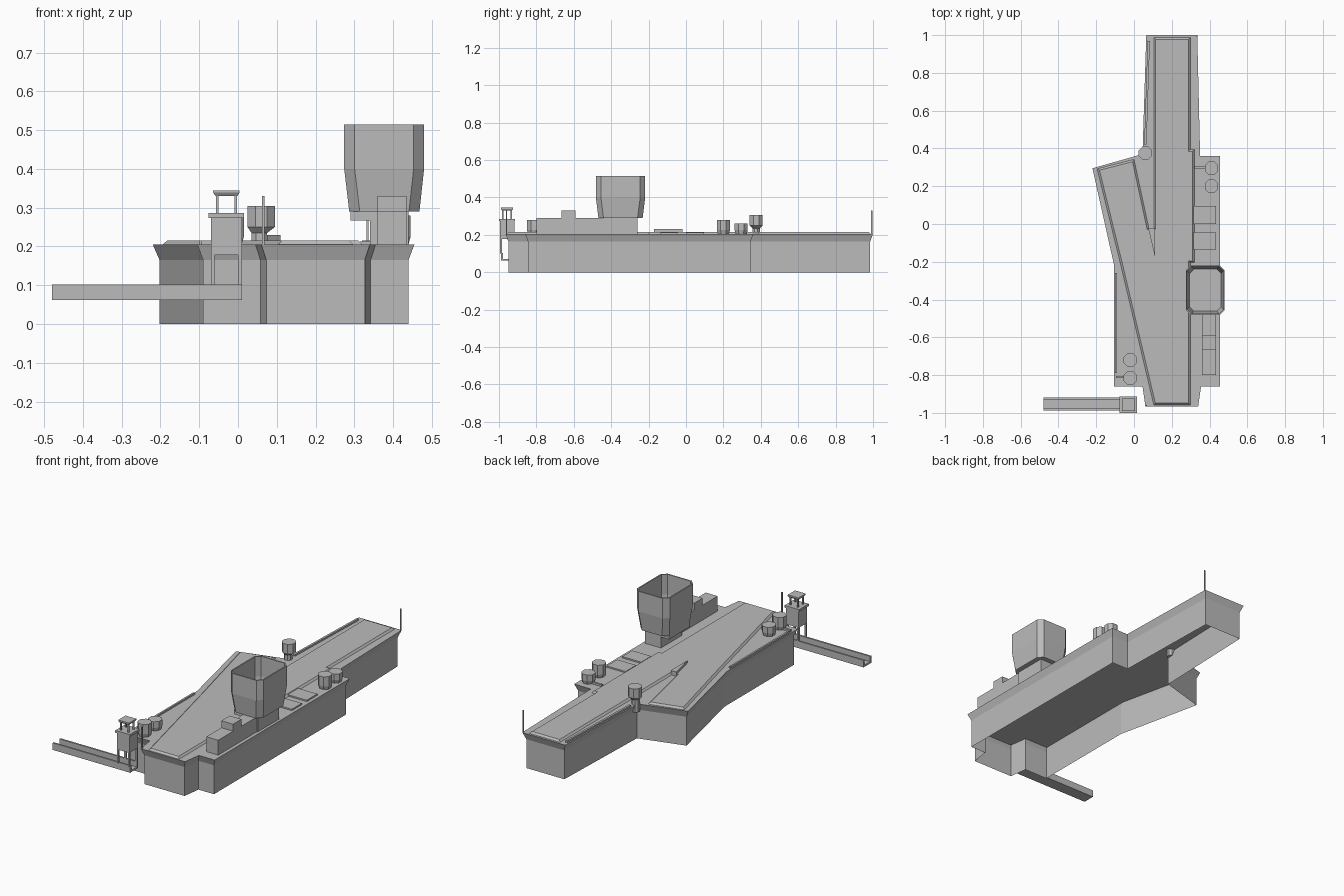
import bpy, bmesh, math
from mathutils import Vector

cube = bpy.data.objects.get("Cube")
if cube:
    bpy.data.objects.remove(cube, do_unlink=True)

grey = bpy.data.materials.new("plain grey")
grey.use_nodes = True
colour = (0.5, 0.5, 0.5, 1)
grey.diffuse_color = colour
grey.node_tree.nodes["Principled BSDF"].inputs["Base Color"].default_value = colour


def finish(name, bm, recalc=True):
    if recalc:
        bmesh.ops.recalc_face_normals(bm, faces=bm.faces)
    mesh = bpy.data.meshes.new(name)
    bm.to_mesh(mesh)
    bm.free()
    mesh.materials.append(grey)
    ob = bpy.data.objects.new(name, mesh)
    bpy.context.collection.objects.link(ob)
    return ob


def inset(points, d):
    """Mitred inward offset of a counter-clockwise outline."""
    out = []
    for i, p in enumerate(points):
        p = Vector(p)
        a = (p - Vector(points[i - 1])).normalized()
        b = (Vector(points[(i + 1) % len(points)]) - p).normalized()
        na, nb = Vector((-a.y, a.x)), Vector((-b.y, b.x))
        out.append(p + (na + nb) * d / (1 + na.dot(nb)))
    return out


def loft(name, rings, bottom=True, top=True):
    """Skin a stack of (outline, height) rings."""
    bm = bmesh.new()
    loops = [[bm.verts.new((p[0], p[1], z)) for p in pts] for pts, z in rings]
    for low, high in zip(loops, loops[1:]):
        n = len(low)
        for i in range(n):
            j = (i + 1) % n
            bm.faces.new((low[i], low[j], high[j], high[i]))
    if bottom:
        bm.faces.new(loops[0][::-1])
    if top:
        bm.faces.new(loops[-1])
    return finish(name, bm, False)


def rect(x0, x1, y0, y1, chamfer=0):
    c = chamfer
    if not c:
        return [(x0, y0), (x1, y0), (x1, y1), (x0, y1)]
    return [(x0 + c, y0), (x1 - c, y0), (x1, y0 + c), (x1, y1 - c),
            (x1 - c, y1), (x0 + c, y1), (x0, y1 - c), (x0, y0 + c)]


def box(name, x0, x1, y0, y1, z0, z1):
    outline = rect(x0, x1, y0, y1)
    return loft(name, [(outline, z0), (outline, z1)])


def octagon(x, y, r):
    return [(x + r * math.cos(math.pi * (i + .5) / 4),
             y + r * math.sin(math.pi * (i + .5) / 4)) for i in range(8)]


def bar(name, a, b, width, z0, z1):
    """Straight strip between two plan points."""
    a, b = Vector(a), Vector(b)
    d = (b - a).normalized() * width / 2
    n = Vector((-d.y, d.x))
    pts = [a - n, b - n, b + n, a + n]
    return loft(name, [(pts, z0), (pts, z1)])


DECK, PLATE = .205, .215

# Hull: open underneath, upright walls with a flare below the deck
outline = [(.06, -.965), (.34, -.965), (.355, -.86), (.455, -.86), (.455, .36),
           (.35, .36), (.335, 1), (.065, 1), (.045, .37), (-.22, .295),
           (-.105, -.22), (-.105, -.86), (.045, -.86)]
lower = inset(outline, .015)
loft("hull", [(lower, 0), (lower, .165), (outline, DECK)], bottom=False)

# Raised flight deck with bevelled rim, joining straight and angled runways
runway = [(.105, -.958), (.298, -.958), (.298, -.205), (.32, -.205), (.32, .395),
          (.298, .395), (.298, .988), (.105, .988), (.105, -.02), (.078, -.02),
          (0, .342), (-.195, .292), (-.068, -.225), (-.06, -.26)]
loft("flight_deck", [(runway, DECK), (inset(runway, .01), PLATE)], bottom=False)
wedge = [(.075, -.02), (.11, -.17), (.11, -.02)]
loft("runway_wedge", [(wedge, DECK), (wedge, .23)])

# Deck edge lips
bar("bow_lip", (.06, .42), (.078, .97), .012, DECK, PLATE)
bar("stern_lip", (-.095, -.79), (-.095, -.26), .01, DECK, PLATE)

# Side lift platforms
for i, (y0, y1) in enumerate([(0, .095), (-.135, -.045)]):
    box(f"lift_platform_{i + 1}", .315, .435, y0, y1, DECK, .213)

# Octagonal turrets with their connecting walkways
for name, x, y, top in [("right_fore_turret", .41, .295, .26),
                        ("right_aft_turret", .41, .2, .28),
                        ("left_fore_turret", -.02, -.72, .26),
                        ("left_aft_turret", -.02, -.815, .28)]:
    ring = octagon(x, y, .038)
    loft(name, [(octagon(x, y, .032), DECK), (ring, .225), (ring, top)])
bar("right_walkway", (.32, .3), (.39, .3), .012, DECK, .216)
bar("left_walkway", (-.095, -.81), (-.04, -.81), .012, DECK, .216)
stem, head = octagon(.055, .375, .022), octagon(.06, .375, .038)
loft("bow_turret", [(stem, .165), (stem, .235), (head, .25), (head, .305)])

# Island: long block, step, neck and overhang
box("island_block", .36, .435, -.8, -.26, DECK, .29)
box("island_step", .36, .435, -.665, -.59, .29, .33)
box("island_neck", .34, .44, -.45, -.26, DECK, .292)
box("island_overhang", .29, .36, -.45, -.26, .267, .292)

# Hollow chamfered tower on the island
base = rect(.287, .468, -.468, -.232, .027)
full = rect(.274, .48, -.482, -.218, .027)
loft("island_tower", [(base, .29), (full, .4), (full, .515),
                      (inset(full, .007), .515), (inset(full, .007), .4),
                      (inset(base, .007), .297)])

# Corner masts
for name, x, y in [("bow_mast", .334, .993), ("stern_mast", .065, -.96)]:
    box(name, x - .003, x + .003, y - .003, y + .003, DECK, .33)

# Stern watchtower: open archway, shaft, balcony, posts and roof
X0, X1, Y0, Y1 = -.07, .01, -.995, -.918
for i, x in enumerate((X0, X1 - .01)):
    for j, y in enumerate((Y0, Y1 - .01)):
        box(f"tower_leg_{i}{j}", x, x + .01, y, y + .01, .1, .178)
shaft = rect(X0, X1, Y0, Y1)
loft("tower_shaft", [(shaft, .178), (shaft, .273)])
rim = rect(X0 - .006, X1 + .006, Y0 - .005, Y1 + .005)
loft("tower_balcony", [(rim, .273), (rim, .286)])
for i, x in enumerate((-.057, -.009)):
    for j, y in enumerate((-.983, -.938)):
        box(f"tower_post_{i}{j}", x, x + .007, y, y + .007, .286, .336)
roof = rect(-.064, .004, -.99, -.924)
loft("tower_roof", [(inset(roof, .006), .33), (roof, .339), (roof, .345)])

# Pier: a trough reaching out sideways from the watchtower
box("pier_floor", -.48, X1, -.988, -.918, .062, .072)
for name, y in [("pier_front_wall", -.988), ("pier_back_wall", -.928)]:
    box(name, -.48, X1, y, y + .01, .062, .102)
